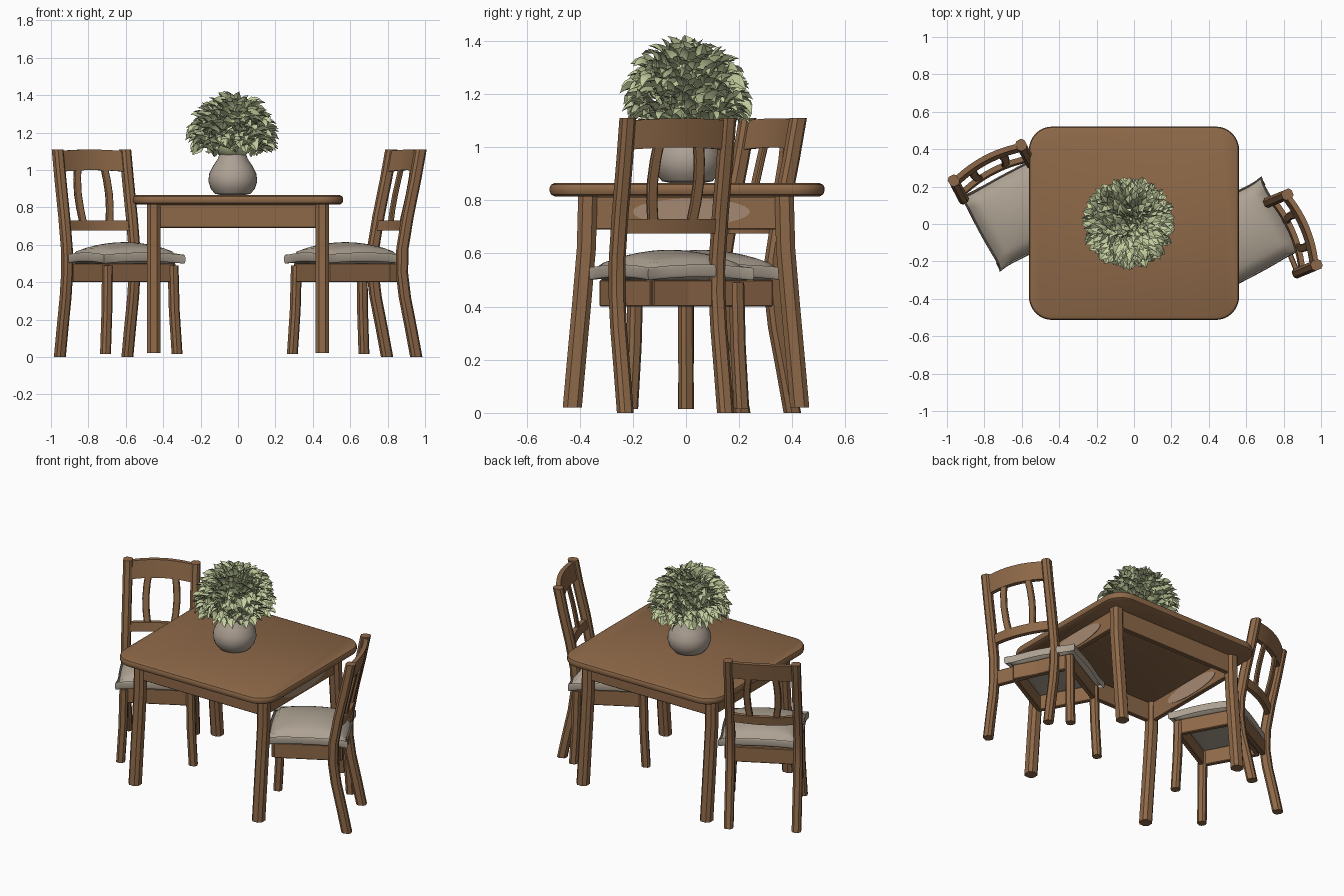
import bpy, bmesh, math, random
from mathutils import Vector, Matrix

if "Cube" in bpy.data.objects:
    bpy.data.objects.remove(bpy.data.objects["Cube"], do_unlink=True)
random.seed(4)


def material(name, rgb):
    m = bpy.data.materials.new(name)
    m.use_nodes = True
    m.diffuse_color = (*rgb, 1)
    m.node_tree.nodes["Principled BSDF"].inputs["Base Color"].default_value = (*rgb, 1)
    return m


WOOD = material("brown wood", (0.27, 0.14, 0.065))
PALE = material("pale worn wood", (0.38, 0.25, 0.17))
CLOTH = material("beige cloth", (0.42, 0.36, 0.29))
CLAY = material("pale clay", (0.42, 0.355, 0.295))
LEAF = material("pale green", (0.56, 0.63, 0.35))


def finish(name, bm, mat, matrix=Matrix(), angle=35):
    bmesh.ops.recalc_face_normals(bm, faces=bm.faces)
    mesh = bpy.data.meshes.new(name)
    bm.to_mesh(mesh)
    bm.free()
    mesh.materials.append(mat)
    mesh.shade_smooth()
    mesh.set_sharp_from_angle(angle=math.radians(angle))
    ob = bpy.data.objects.new(name, mesh)
    ob.matrix_world = matrix
    bpy.context.collection.objects.link(ob)
    return ob


def loft(name, sections, mat, matrix=Matrix()):
    """Skin a run of equal cross-sections and cap both ends."""
    bm = bmesh.new()
    rings = [[bm.verts.new(p) for p in s] for s in sections]
    n = len(rings[0])
    for a, b in zip(rings, rings[1:]):
        for i in range(n):
            bm.faces.new((a[i], a[(i + 1) % n], b[(i + 1) % n], b[i]))
    bm.faces.new(rings[0])
    bm.faces.new(rings[-1])
    return finish(name, bm, mat, matrix)


def bar(name, path, w, d, matrix=Matrix()):
    """Upright bar with chamfered corners along a path of centres."""
    c = 0.25 * min(w, d)
    corner = [(w / 2, d / 2 - c), (w / 2 - c, d / 2)]
    flip = [(-x, y) for x, y in reversed(corner)]
    outline = corner + flip + [(-x, -y) for x, y in corner + flip]
    loft(name, [[(px + x, py + y, pz) for x, y in outline] for px, py, pz in path], WOOD, matrix)


def box(name, size, centre, matrix=Matrix(), bevel=0.004):
    bm = bmesh.new()
    bmesh.ops.create_cube(bm, size=1)
    bmesh.ops.scale(bm, vec=size, verts=bm.verts)
    bmesh.ops.translate(bm, vec=centre, verts=bm.verts)
    bmesh.ops.bevel(bm, geom=bm.edges[:], offset=bevel, segments=1, affect='EDGES')
    finish(name, bm, WOOD, matrix)


# Table top: rounded rectangle with softened edges
def rounded_outline(hx, hy, r, z):
    pts = []
    for q, (sx, sy) in enumerate([(1, 1), (-1, 1), (-1, -1), (1, -1)]):
        for k in range(9):
            a = (q + k / 8) * math.pi / 2
            pts.append((sx * (hx - r) + r * math.cos(a), sy * (hy - r) + r * math.sin(a), z))
    return pts


rim = [(0.018, 0.815), (0.005, 0.822), (0, 0.834), (0, 0.848), (0.005, 0.859), (0.018, 0.865)]
loft("table_top", [rounded_outline(0.562 - i, 0.517 - i, 0.125 - i, z) for i, z in rim],
     WOOD, Matrix.Translation((0, 0.004, 0)))

# Table legs flare outward towards the floor
for sx in (-1, 1):
    for sy in (-1, 1):
        path = [(sx * 0.45, sy * y, z) for y, z in
                [(0.428, 0.02), (0.412, 0.2), (0.392, 0.42), (0.375, 0.62), (0.37, 0.816)]]
        bar("table_leg", path, 0.072, 0.072)
for s in (-1, 1):
    box("table_long_apron", (0.85, 0.03, 0.125), (0, s * 0.375, 0.753))
    box("table_side_apron", (0.03, 0.7, 0.125), (s * 0.45, 0, 0.753))

# Worn patches on the side aprons
for x in (0.466, -0.434):
    bm = bmesh.new()
    bmesh.ops.create_cone(bm, cap_ends=True, segments=32, radius1=1, radius2=1, depth=1)
    bmesh.ops.scale(bm, vec=(0.05, 0.22, 0.004), verts=bm.verts)
    finish("worn_patch", bm, PALE,
           Matrix.Translation((x, 0.02, 0.757)) @ Matrix.Rotation(math.pi / 2, 4, 'Y'))


# Chair seat: frame, front legs and cushion
def seat(matrix):
    for s in (-1, 1):
        bar("chair_front_leg", [(s * 0.218, -0.19, 0.015), (s * 0.205, -0.182, 0.25),
                                (s * 0.2, -0.178, 0.49)], 0.052, 0.052, matrix)
        box("chair_side_apron", (0.028, 0.37, 0.1), (s * 0.2, 0, 0.45), matrix)
        box("chair_cross_apron", (0.4, 0.028, 0.1), (0, s * 0.178, 0.45), matrix)
    bm = bmesh.new()
    bmesh.ops.create_cube(bm, size=2)
    bmesh.ops.subdivide_edges(bm, edges=bm.edges[:], cuts=13, use_grid_fill=True)
    for v in bm.verts:
        u, w, t = v.co
        edge = max(abs(u), abs(w))
        thick = 0.036 * (1 - edge ** 8) ** 0.5 + 0.003
        puff = 0.04 * (1 - u * u) * (1 - w * w) if t > 0 else 0
        round_in = 1 - 0.04 * (u * w) ** 2 + 0.06 * (u * w) ** 8
        level = 0.535 - 0.012 * (u * w) ** 2
        side = t * (thick if abs(t) > 0.99 else 0.036 * (1 - abs(t)) ** 0.2 + 0.003)
        swell = 1 + 0.05 * math.sqrt(max(0, 1 - t * t)) if edge > 0.99 else 1
        v.co = (0.232 * u * round_in * swell, 0.212 * w * round_in * swell, level + side + puff)
    finish("chair_cushion", bm, CLOTH, matrix, 60)


LEAN = [(0, 0), (0.15, -0.03), (0.32, -0.066), (0.45, -0.083), (0.58, -0.08),
        (0.75, -0.05), (0.95, -0.006), (1.11, 0.025)]


def lean(z):
    """Depth of the chair back at a height."""
    for (z0, y0), (z1, y1) in zip(LEAN, LEAN[1:]):
        if z <= z1:
            return y0 + (y1 - y0) * (z - z0) / (z1 - z0)
    return LEAN[-1][1]


def bow(x):
    return 0.03 * (1 - (x / 0.2) ** 2)


def rail(name, z0, z1, arch, matrix):
    sections = []
    for k in range(13):
        x = -0.2 + 0.4 * k / 12
        up = arch * bow(x)
        sections.append([(x, lean(z) + bow(x) + t, z + up) for z, t in
                         [(z0, -0.014), (z0, 0.014), (z1, 0.014), (z1, -0.014)]])
    loft(name, sections, WOOD, matrix)


# Chair back: posts, two bowed rails and two slats
def back(matrix):
    for s in (-1, 1):
        bar("chair_back_post", [(s * 0.204, y, z) for z, y in LEAN], 0.055, 0.06, matrix)
        slat = [(s * (0.078 + 0.016 * math.sin(math.pi * k / 4)),
                 lean(0.71 + 0.08 * k) + bow(0.08), 0.71 + 0.08 * k) for k in range(5)]
        bar("chair_slat", slat, 0.042, 0.02, matrix)
    rail("chair_top_rail", 0.99, 1.1, 0.3, matrix)
    rail("chair_lower_rail", 0.675, 0.73, 0, matrix)
    box("chair_back_apron", (0.38, 0.028, 0.1), (0, -0.085, 0.45), matrix)


def place(x, y, degrees):
    return Matrix.Translation((x, y, 0)) @ Matrix.Rotation(math.radians(degrees), 4, 'Z')


seat(place(-0.608, 0.062, 28.6))
back(place(-0.772, 0.305, 27.8))
seat(place(0.573, -0.062, 208.6))
back(place(0.875, -0.04, -67.5))

# Vase: lathed profile
profile = [(0.06, 0.865), (0.095, 0.872), (0.118, 0.9), (0.131, 0.94), (0.126, 0.98), (0.106, 1.02),
           (0.08, 1.06), (0.066, 1.1), (0.068, 1.12)]
loft("vase", [[(r * math.cos(a), r * math.sin(a), z) for a in
               [math.tau * k / 32 for k in range(32)]] for r, z in profile],
     CLAY, Matrix.Translation((-0.028, 0.005, 0)))

# Flower head: cupped pointed petals spread over a dome
bm = bmesh.new()
bmesh.ops.create_icosphere(bm, subdivisions=2, radius=0.12)
COUNT = 280
for i in range(COUNT):
    height = 1 - 1.36 * (i + 0.5) / COUNT
    a = i * 2.39996
    flat = math.sqrt(1 - height * height)
    d = Vector((flat * math.cos(a), flat * math.sin(a), height))
    jitter = Vector([random.uniform(-1, 1) for _ in range(3)])
    along = (d + 0.5 * jitter + Vector((0, 0, 0.15))).normalized()
    across = along.cross(Vector((0, 0, 1)) + 0.6 * jitter).normalized()
    normal = across.cross(along)
    size = random.uniform(0.085, 0.12)
    tip = d * random.uniform(0.225, 0.262)
    tip.z = max(tip.z, -0.1)
    rows = []
    for t, w in [(0, 0.12), (0.3, 0.27), (0.65, 0.3), (0.88, 0.16)]:
        mid = tip + along * size * (t - 1) + normal * size * 0.25 * math.sin(t * math.pi)
        rows.append([bm.verts.new(mid + across * s * w * size + normal * abs(s) * 0.12 * size)
                     for s in (-1, 0, 1)])
    for p, q in zip(rows, rows[1:]):
        for k in (0, 1):
            bm.faces.new((p[k], p[k + 1], q[k + 1], q[k]))
    end = bm.verts.new(tip)
    for k in (0, 1):
        bm.faces.new((rows[-1][k], rows[-1][k + 1], end))
finish("flower_head", bm, LEAF, Matrix.Translation((-0.028, 0.005, 1.17)), 40)
